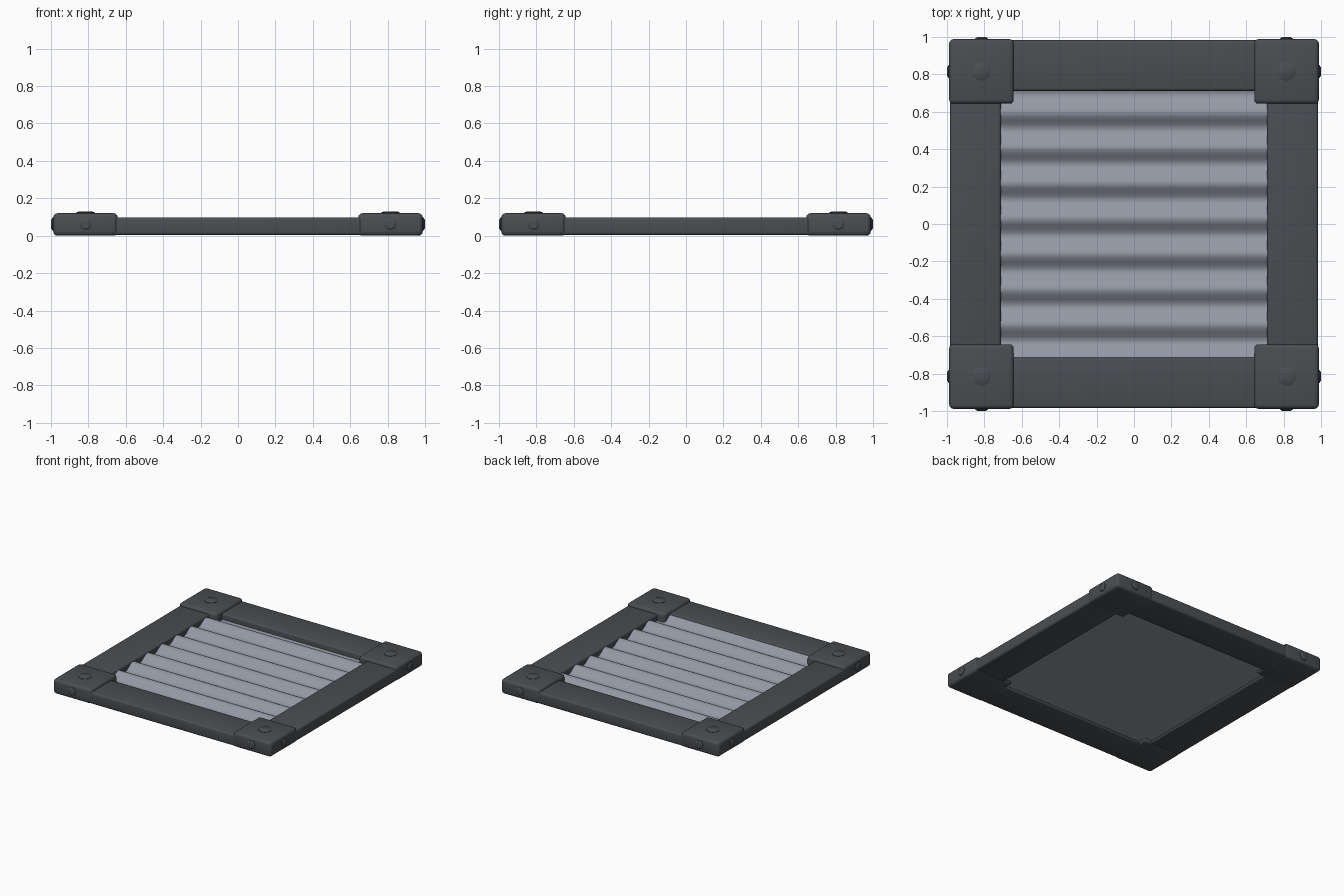
import bpy, bmesh, math
from mathutils import Matrix

if "Cube" in bpy.data.objects:
    bpy.data.objects.remove(bpy.data.objects["Cube"])


def material(name, rgb):
    m = bpy.data.materials.new(name)
    m.diffuse_color = (*rgb, 1)
    m.use_nodes = True
    m.node_tree.nodes["Principled BSDF"].inputs["Base Color"].default_value = m.diffuse_color
    return m


FRAME = material("dark steel", (0.068, 0.076, 0.084))
PANEL = material("blue grey sheet", (0.29, 0.315, 0.37))


def finish(name, bm, mat, bevel=0, angle=35):
    bmesh.ops.recalc_face_normals(bm, faces=bm.faces)
    me = bpy.data.meshes.new(name)
    bm.to_mesh(me)
    bm.free()
    me.materials.append(mat)
    ob = bpy.data.objects.new(name, me)
    bpy.context.collection.objects.link(ob)
    bpy.ops.object.select_all(action='DESELECT')
    bpy.context.view_layer.objects.active = ob
    ob.select_set(True)
    if bevel:
        mod = ob.modifiers.new("rounded edges", 'BEVEL')
        mod.width, mod.segments = bevel, 3
        bpy.ops.object.modifier_apply(modifier=mod.name)
    bpy.ops.object.shade_smooth_by_angle(angle=math.radians(angle))
    return ob


def box(name, x0, x1, y0, y1, z0, z1, mat, bevel):
    bm = bmesh.new()
    bmesh.ops.create_cube(bm, size=1)
    for v in bm.verts:
        v.co = ((x0 + x1) / 2 + v.co.x * (x1 - x0),
                (y0 + y1) / 2 + v.co.y * (y1 - y0),
                (z0 + z1) / 2 + v.co.z * (z1 - z0))
    return finish(name, bm, mat, bevel)


def bolt(name, matrix, profile, sides):
    # low dome built from rings of (radius, height)
    bm = bmesh.new()
    rings = [[bm.verts.new((r * math.cos(2 * math.pi * i / sides),
                            r * math.sin(2 * math.pi * i / sides), h))
              for i in range(sides)] for r, h in profile]
    for a, b in zip(rings, rings[1:]):
        for i in range(sides):
            j = (i + 1) % sides
            bm.faces.new((a[i], a[j], b[j], b[i]))
    bm.faces.new(rings[-1])
    bm.faces.new(rings[0][::-1])
    bm.transform(matrix)
    return finish(name, bm, FRAME)


# frame beams
for s, side in ((-1, "front"), (1, "back")):
    y = sorted((s * 0.712, s * 0.984))
    box(side + "_beam", -0.9, 0.9, *y, 0.004, 0.098, FRAME, 0.014)
for s, side in ((-1, "left"), (1, "right")):
    x = sorted((s * 0.712, s * 0.984))
    box(side + "_beam", *x, -0.9, 0.9, 0.004, 0.098, FRAME, 0.014)

# corner caps with one top bolt and two side bolts each
for sx in (-1, 1):
    for sy in (-1, 1):
        tag = ("left" if sx < 0 else "right") + ("_front" if sy < 0 else "_back")
        x = sorted((sx * 0.643, sx * 0.988))
        y = sorted((sy * 0.643, sy * 0.988))
        box("corner_cap_" + tag, *x, *y, 0, 0.12, FRAME, 0.022)
        c = 0.815
        bolt("top_bolt_" + tag, Matrix.Translation((sx * c, sy * c, 0.115)),
             [(0.05, 0), (0.05, 0.008), (0.035, 0.015)], 12)
        small = [(0.034, 0), (0.034, 0.012), (0.022, 0.02)]
        bolt("side_bolt_x_" + tag, Matrix.Translation((sx * 0.98, sy * c, 0.062))
             @ Matrix.Rotation(sx * math.pi / 2, 4, 'Y'), small, 8)
        bolt("side_bolt_y_" + tag, Matrix.Translation((sx * c, sy * 0.98, 0.062))
             @ Matrix.Rotation(-sy * math.pi / 2, 4, 'X'), small, 8)

# corrugated sheet with a flat underside
bm = bmesh.new()
half, period, n = 0.73, 0.189, 124
top = []
for i in range(n + 1):
    y = -half + 2 * half * i / n
    z = 0.067 + 0.022 * math.sin(2 * math.pi * (y + 0.016) / period)
    top.append((y, z))
profile = top + [(half, 0.02), (-half, 0.02)]
face = bm.faces.new([bm.verts.new((-half, y, z)) for y, z in profile])
ext = bmesh.ops.extrude_face_region(bm, geom=[face])
bmesh.ops.translate(bm, vec=(2 * half, 0, 0),
                    verts=[g for g in ext["geom"] if isinstance(g, bmesh.types.BMVert)])
finish("corrugated_sheet", bm, PANEL)
